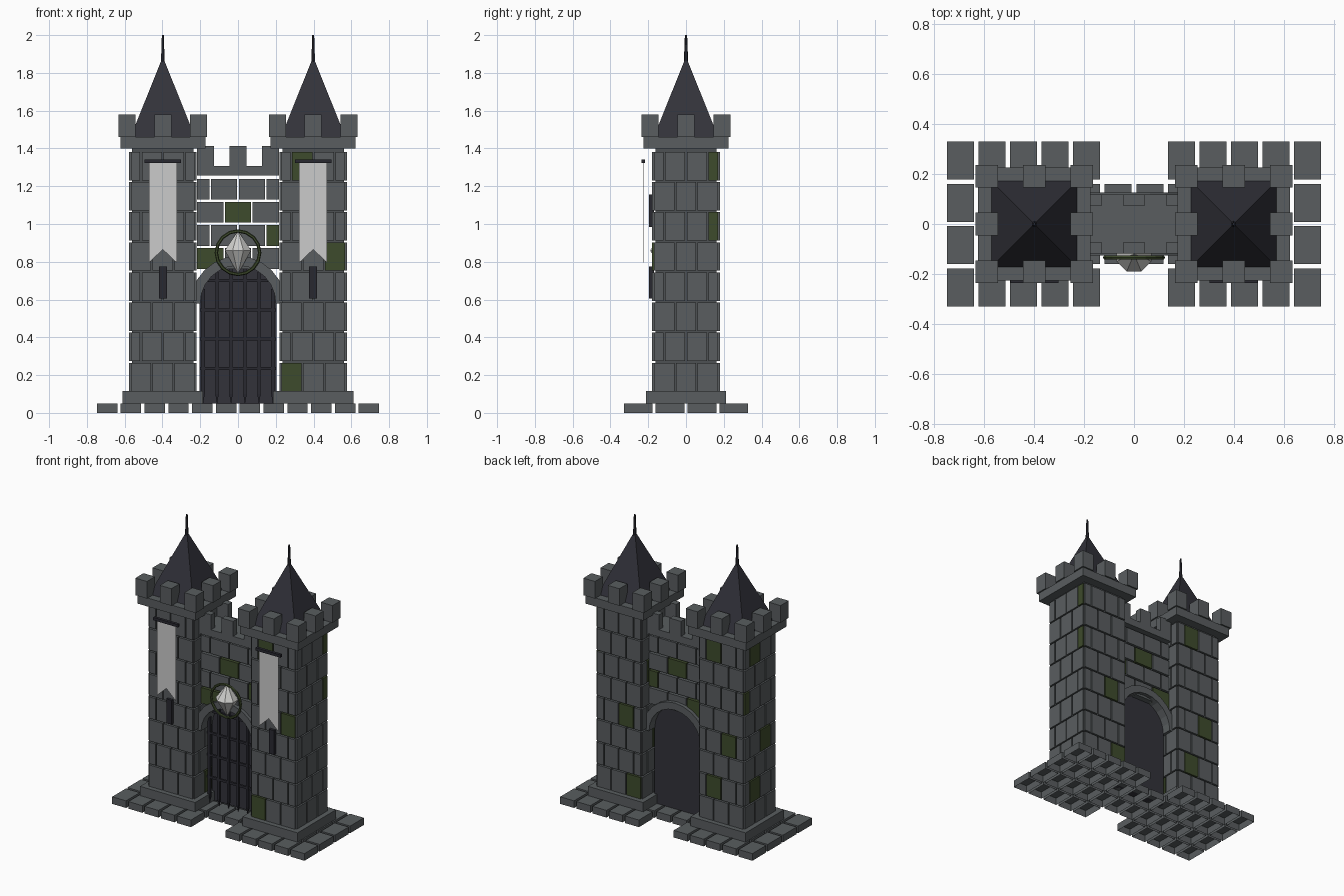
import bpy, bmesh, math
from mathutils import Vector, Matrix

if "Cube" in bpy.data.objects:
    bpy.data.objects.remove(bpy.data.objects["Cube"])


def mat(name, rgb):
    m = bpy.data.materials.new(name)
    m.diffuse_color = (*rgb, 1)
    m.use_nodes = True
    m.node_tree.nodes["Principled BSDF"].inputs["Base Color"].default_value = m.diffuse_color
    return m


STONE = mat("grey stone", (0.100, 0.110, 0.116))
MORTAR = mat("dark stone core", (0.075, 0.082, 0.088))
MOSS = mat("moss green", (0.048, 0.070, 0.025))
ROOF = mat("slate roof", (0.032, 0.032, 0.042))
IRON = mat("dark iron", (0.022, 0.022, 0.030))
CLOTH = mat("pale cloth", (0.60, 0.60, 0.60))
GEM = mat("pale crystal", (0.62, 0.62, 0.60))


def finish(bm, name, *mats):
    me = bpy.data.meshes.new(name)
    bm.to_mesh(me)
    bm.free()
    for m in mats:
        me.materials.append(m)
    ob = bpy.data.objects.new(name, me)
    bpy.context.collection.objects.link(ob)
    return ob


def box(bm, x0, x1, y0, y1, z0, z1, mi=0, rot=None):
    """Axis-aligned box, optionally transformed by a matrix."""
    m = Matrix.Translation(((x0 + x1) / 2, (y0 + y1) / 2, (z0 + z1) / 2))
    m = m @ Matrix.Diagonal((x1 - x0, y1 - y0, z1 - z0, 1))
    vs = bmesh.ops.create_cube(bm, size=1, matrix=(rot or Matrix()) @ m)["verts"]
    faces = {f for v in vs for f in v.link_faces}
    for f in faces:
        f.material_index = mi
    return faces


def cone(bm, x, y, z0, z1, r0, r1, n, turn=0):
    bmesh.ops.create_cone(bm, cap_ends=True, segments=n, radius1=r0, radius2=r1, depth=z1 - z0,
                          matrix=Matrix.Translation((x, y, (z0 + z1) / 2)) @ Matrix.Rotation(turn, 4, 'Z'))


def prism(bm, pts, y0, y1):
    """Extrude an (x, z) outline along y."""
    a = [bm.verts.new((x, y0, z)) for x, z in pts]
    b = [bm.verts.new((x, y1, z)) for x, z in pts]
    bm.faces.new(a)
    bm.faces.new(b[::-1])
    for i in range(len(pts)):
        j = (i + 1) % len(pts)
        bm.faces.new((a[j], a[i], b[i], b[j]))
    bmesh.ops.recalc_face_normals(bm, faces=bm.faces)


# Paving: hollow slabs, two narrow rows in the passage
bm = bmesh.new()
for i in range(12):
    for j in range(4):
        if i in (5, 6) and j in (0, 3):
            continue
        x, y = (i - 5.5) * 0.126, (j - 1.5) * 0.169
        fs = box(bm, x - 0.054, x + 0.054, y - 0.076, y + 0.076, 0, 0.05)
        bmesh.ops.delete(bm, geom=[f for f in fs if f.calc_center_median().z < 0.001], context='FACES_ONLY')
finish(bm, "paving", STONE)

# Mossy bricks as (side, face, row, brick); faces: 0 front, 1 right, 2 back, 3 left
MOSSY = {(1, 0, 7, 1), (1, 0, 4, 2), (1, 0, 0, 0), (1, 1, 7, 3), (1, 1, 5, 3), (1, 3, 2, 1),
         (1, 3, 3, 2), (1, 2, 3, 2), (1, 2, 0, 2), (1, 3, 5, 1), (-1, 1, 0, 1), (-1, 3, 7, 1),
         (-1, 3, 5, 0), (-1, 3, 3, 2), (-1, 2, 7, 1), (-1, 2, 3, 2), (-1, 2, 1, 1), (-1, 3, 1, 1)}
P, G, H = 0.1155, 0.004, 0.173

for s, side in ((-1, "left"), (1, "right")):
    cx = 0.398 * s
    # Tower plinth and core
    bm = bmesh.new()
    box(bm, cx - 0.214, cx + 0.214, -0.213, 0.213, 0.05, 0.115)
    finish(bm, side + "_tower_plinth", STONE)
    bm = bmesh.new()
    box(bm, cx - 0.162, cx + 0.162, -0.162, 0.162, 0.11, 1.41)
    finish(bm, side + "_tower_core", MORTAR)

    # Brick courses on the four faces, staggered every other row
    bm = bmesh.new()
    for face in range(4):
        rot = Matrix.Translation((cx, 0, 0)) @ Matrix.Rotation(face * math.pi / 2, 4, 'Z')
        for row in range(8):
            cuts = [-H, -P / 2, P / 2, H] if row % 2 == 0 else [-H, -P, 0, P, H]
            z = 0.115 + row * 0.1595
            for k in range(len(cuts) - 1):
                box(bm, cuts[k] + G, cuts[k + 1] - G, -0.179, -0.15, z, z + 0.15,
                    int((s, face, row, k) in MOSSY), rot)
    finish(bm, side + "_tower_bricks", STONE, MOSS)

    # Parapet with eight merlons
    bm = bmesh.new()
    box(bm, cx - 0.225, cx + 0.225, -0.225, 0.225, 1.40, 1.46)
    for i in (-1, 0, 1):
        for j in (-1, 0, 1):
            if i or j:
                x, y = cx + i * 0.19, j * 0.19
                box(bm, x - 0.045, x + 0.045, y - 0.045, y + 0.045, 1.46, 1.58)
    finish(bm, side + "_parapet", STONE)

    # Pyramid roof and spire
    bm = bmesh.new()
    cone(bm, cx, 0, 1.46, 1.885, 0.171 * math.sqrt(2), 0.0, 4, math.pi / 4)
    finish(bm, side + "_roof", ROOF)
    bm = bmesh.new()
    cone(bm, cx, 0, 1.84, 2.0, 0.012, 0.006, 6)
    finish(bm, side + "_spire", IRON)

    # Arrow slits
    bm = bmesh.new()
    for z in (0.69, 1.07):
        box(bm, cx - 0.021, cx + 0.021, -0.197, -0.17, z - 0.085, z + 0.085)
    finish(bm, side + "_arrow_slits", IRON)

    # Swallow-tailed banner on a rod
    bm = bmesh.new()
    prism(bm, [(cx - 0.074, 1.33), (cx - 0.074, 0.795), (cx, 0.865), (cx + 0.074, 0.795), (cx + 0.074, 1.33)],
          -0.227, -0.224)
    finish(bm, side + "_banner", CLOTH)
    bm = bmesh.new()
    box(bm, cx - 0.096, cx + 0.096, -0.236, -0.216, 1.322, 1.342)
    finish(bm, side + "_banner_rod", IRON)

# Gate wall: four staggered courses between the towers
bm = bmesh.new()
for row in range(4):
    z = 0.762 + row * 0.1225
    cuts = [-0.22, -0.074, 0.074, 0.22] if row % 2 == 0 else [-0.22, -0.148, 0, 0.148, 0.22]
    for k in range(len(cuts) - 1):
        box(bm, cuts[k] + G, cuts[k + 1] - G, -0.1, 0.1, z, z + 0.11, int((row, k) in {(0, 0), (1, 3), (2, 1)}))
finish(bm, "gate_wall_bricks", STONE, MOSS)

# Gate walkway with merlons front and back
bm = bmesh.new()
box(bm, -0.216, 0.216, -0.118, 0.118, 1.257, 1.307)
for x in (-0.172, 0, 0.172):
    for y in (-0.096, 0.096):
        box(bm, x - 0.044, x + 0.044, y - 0.022, y + 0.022, 1.307, 1.412)
finish(bm, "gate_walkway", STONE)

# Stone arch ring
ZC, N = 0.58, 12


def arc(r, n=N):
    return [(r * math.cos(math.pi * i / n), ZC + r * math.sin(math.pi * i / n)) for i in range(n + 1)]


bm = bmesh.new()
prism(bm, arc(0.25) + arc(0.2)[::-1], -0.125, 0.125)
finish(bm, "gate_arch", STONE)

# Door panel
bm = bmesh.new()
prism(bm, [(0.203, 0.05)] + arc(0.203) + [(-0.203, 0.05)], 0.0, 0.06)
finish(bm, "gate_door", ROOF)

# Portcullis bars with spiked ends
bm = bmesh.new()
for i in range(6):
    x = (i - 2.5) * 0.074
    top = ZC + math.sqrt(0.2 ** 2 - x * x)
    box(bm, x - 0.009, x + 0.009, -0.059, -0.041, 0.10, top)
    cone(bm, x, -0.05, 0.05, 0.10, 0.001, 0.013, 4, math.pi / 4)
for z in (0.235, 0.39, 0.545, 0.70):
    w = 0.2 if z < ZC else math.sqrt(0.2 ** 2 - (z - ZC) ** 2)
    box(bm, -w, w, -0.057, -0.043, z - 0.008, z + 0.008)
finish(bm, "portcullis", IRON)

# Medallion ring and faceted crystal
bpy.ops.mesh.primitive_torus_add(major_segments=16, minor_segments=6, major_radius=0.115, minor_radius=0.009,
                                 location=(0, -0.134, 0.848), rotation=(math.pi / 2, 0, 0))
ring = bpy.context.object
ring.name = "medallion_ring"
ring.data.materials.append(MOSS)
bm = bmesh.new()
cone(bm, 0, -0.12, 0.86, 0.965, 0.075, 0.0, 8, math.pi / 8)
cone(bm, 0, -0.12, 0.735, 0.86, 0.0, 0.075, 8, math.pi / 8)
finish(bm, "crystal", GEM)
